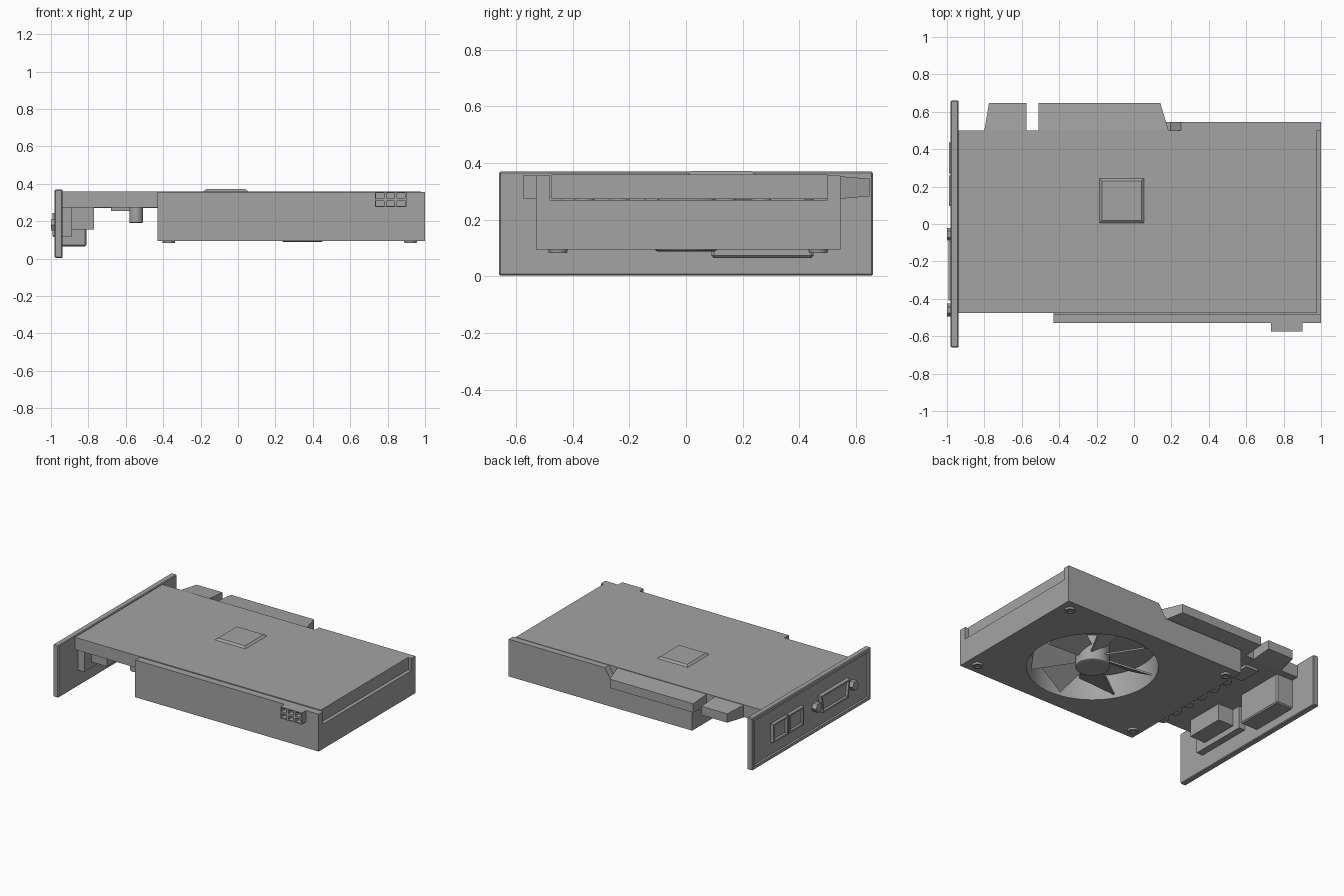
import bpy, bmesh, math
from mathutils import Vector, Matrix

if "Cube" in bpy.data.objects:
    bpy.data.objects.remove(bpy.data.objects["Cube"], do_unlink=True)

grey = bpy.data.materials.new("plain grey")
grey.use_nodes = True
colour = (0.37, 0.37, 0.37, 1)
grey.diffuse_color = colour
grey.node_tree.nodes["Principled BSDF"].inputs["Base Color"].default_value = colour


def finish(name, bm):
    bmesh.ops.recalc_face_normals(bm, faces=bm.faces)
    mesh = bpy.data.meshes.new(name)
    bm.to_mesh(mesh)
    bm.free()
    mesh.materials.append(grey)
    ob = bpy.data.objects.new(name, mesh)
    bpy.context.collection.objects.link(ob)
    return ob


def activate(ob):
    bpy.ops.object.select_all(action='DESELECT')
    ob.select_set(True)
    bpy.context.view_layer.objects.active = ob


def smooth(ob):
    activate(ob)
    bpy.ops.object.shade_smooth_by_angle(angle=math.radians(35))
    return ob


def prism(name, pts, lo, hi, axis):
    """Extrude a 2D outline along an axis; points use the other two axes in order."""
    bm = bmesh.new()
    def place(p, d):
        c = list(p)
        c.insert("xyz".index(axis), d)
        return bm.verts.new(c)
    a = [place(p, lo) for p in pts]
    b = [place(p, hi) for p in pts]
    bm.faces.new(a)
    bm.faces.new(b)
    for i in range(len(pts)):
        j = (i + 1) % len(pts)
        bm.faces.new((a[i], a[j], b[j], b[i]))
    return finish(name, bm)


def box(name, x, y, z):
    return prism(name, [(x[0], y[0]), (x[1], y[0]), (x[1], y[1]), (x[0], y[1])], *z, "z")


def cylinder(name, centre, r, length, axis="z", sides=32, r2=None):
    bm = bmesh.new()
    turn = Matrix.Rotation(math.pi / 2, 4, 'Y') if axis == "x" else Matrix.Identity(4)
    bmesh.ops.create_cone(bm, cap_ends=True, segments=sides, radius1=r,
                          radius2=r if r2 is None else r2, depth=length,
                          matrix=Matrix.Translation(centre) @ turn)
    return smooth(finish(name, bm))


def recess(ob, direction, margin, depth):
    """Sink the face that looks along a direction, leaving a rim."""
    bm = bmesh.new()
    bm.from_mesh(ob.data)
    bm.normal_update()
    d = Vector(direction)
    faces = [f for f in bm.faces if f.normal.dot(d) > 0.99]
    bmesh.ops.inset_region(bm, faces=faces, thickness=margin, use_even_offset=True)
    rim = {v for f in faces for v in f.verts}
    inner = bmesh.ops.extrude_face_region(bm, geom=faces)["geom"]
    bmesh.ops.delete(bm, geom=faces, context='FACES_ONLY')
    verts = [g for g in inner if isinstance(g, bmesh.types.BMVert)]
    bmesh.ops.translate(bm, verts=verts, vec=-d * depth)
    bmesh.ops.recalc_face_normals(bm, faces=bm.faces)
    bm.to_mesh(ob.data)
    bm.free()
    return ob


def apply(ob, kind, **settings):
    activate(ob)
    mod = ob.modifiers.new("step", kind)
    for key, value in settings.items():
        setattr(mod, key, value)
    bpy.ops.object.modifier_apply(modifier=mod.name)


def cut(ob, cutter):
    apply(ob, 'BOOLEAN', operation='DIFFERENCE', solver='EXACT', object=cutter)
    bpy.data.objects.remove(cutter, do_unlink=True)


FAN_X, FAN_Y, FAN_R = 0.345, 0.0, 0.42

# Cooler shroud: pocket for the board, clearance for the edge contacts, fan opening
shroud = box("shroud", (-0.43, 1.0), (-0.53, 0.545), (0.095, 0.357))
cut(shroud, box("pocket_cutter", (-0.6, 1.2), (-0.48, 0.5), (0.27, 0.5)))
cut(shroud, prism("notch_cutter", [(-0.6, 0.265), (0.195, 0.265), (0.255, 0.365),
                                   (0.255, 0.5), (-0.6, 0.5)], 0.49, 0.7, "y"))
cut(shroud, cylinder("fan_cutter", (FAN_X, FAN_Y, 0.2), FAN_R, 0.5, sides=64))
smooth(shroud)

# Circuit board and edge contacts with thinned outer edges
box("circuit_board", (-0.95, 0.978), (-0.475, 0.5), (0.273, 0.36))
for name, pts in (
    ("edge_contact_short", [(-0.8, 0.49), (-0.8, 0.5), (-0.775, 0.648), (-0.575, 0.648), (-0.575, 0.49)]),
    ("edge_contact_long", [(-0.51, 0.49), (-0.51, 0.648), (0.14, 0.648), (0.185, 0.5), (0.185, 0.49)]),
):
    tab = prism(name, pts, 0.27, 0.357, "z")
    for v in tab.data.vertices:
        if v.co.y > 0.6:
            v.co.z = 0.345 if v.co.z > 0.3 else 0.283

# Raised plate on the back of the board
plate = box("back_plate", (-0.19, 0.06), (0.0, 0.25), (0.355, 0.372))
for v in plate.data.vertices:
    if v.co.z > 0.36:
        v.co.x += 0.02 if v.co.x < -0.1 else -0.02
        v.co.y += 0.02 if v.co.y < 0.1 else -0.02

# Fan hub and pitched blades
hub = cylinder("fan_hub", (FAN_X, FAN_Y, 0.18), 0.11, 0.185)
apply(hub, 'BEVEL', width=0.012, segments=2, limit_method='ANGLE')
smooth(hub)
pitch = math.radians(31)
for i in range(7):
    a = math.radians(123) + i * math.tau / 7
    radial = Vector((math.cos(a), math.sin(a), 0))
    chord = Vector((-math.sin(a), math.cos(a), 0)) * math.cos(pitch) + Vector((0, 0, math.sin(pitch)))
    bm = bmesh.new()
    rows = []
    for k in range(6):
        t = k / 5
        width = 0.11 + 0.15 * t
        mid = Vector((FAN_X, FAN_Y, 0.175)) + radial * (0.095 + 0.285 * t)
        rows.append([bm.verts.new(mid + chord * width * s) for s in (-0.5, 0, 0.5)])
    for r0, r1 in zip(rows, rows[1:]):
        for j in range(2):
            bm.faces.new((r0[j], r0[j + 1], r1[j + 1], r1[j]))
    blade = finish("fan_blade", bm)
    apply(blade, 'SOLIDIFY', thickness=0.012, offset=0)
    smooth(blade)

# Shroud screws with dished heads
for x in (-0.37, 0.922):
    for y in (-0.452, 0.467):
        screw = cylinder("shroud_screw", (x, y, 0.095), 0.032, 0.024, r2=0.038)
        recess(screw, (0, 0, -1), 0.012, 0.006)

# Power socket: a grid of hollow cells
for i in range(3):
    for j in range(2):
        x, z = 0.732 + i * 0.056, 0.275 + j * 0.041
        cell = box("power_socket_cell", (x, x + 0.056), (-0.575, -0.525), (z, z + 0.041))
        recess(cell, (0, -1, 0), 0.007, 0.035)

# Capacitors and a small chip under the board
for i in range(6):
    can = cylinder("capacitor", (-0.545, -0.36 + i * 0.125, 0.235), 0.036, 0.09)
    apply(can, 'BEVEL', width=0.006, segments=2, limit_method='ANGLE')
    smooth(can)
box("board_chip", (-0.68, -0.58), (0.26, 0.42), (0.255, 0.28))

# Mounting bracket with a raised rim on its outer face
bracket = box("mounting_bracket", (-0.98, -0.938), (-0.66, 0.66), (0.003, 0.37))
apply(bracket, 'BEVEL', width=0.005, segments=1)
recess(bracket, (-1, 0, 0), 0.02, 0.015)

# Connector housings behind the bracket
box("wide_port_flange", (-0.95, -0.89), (-0.44, -0.02), (0.115, 0.28))
box("wide_port_housing", (-0.95, -0.77), (-0.36, -0.08), (0.155, 0.276))
housing = box("twin_port_housing", (-0.95, -0.81), (0.09, 0.45), (0.065, 0.28))
apply(housing, 'BEVEL', width=0.008, segments=1)

# Ports and hex posts on the outer face
for y in (0.095, 0.27):
    port = box("small_port", (-0.988, -0.955), (y, y + 0.165), (0.115, 0.245))
    recess(port, (-1, 0, 0), 0.012, 0.018)
wide = prism("wide_port", [(-0.41, 0.245), (-0.09, 0.245), (-0.11, 0.12), (-0.39, 0.12)],
             -0.993, -0.955, "x")
recess(wide, (-1, 0, 0), 0.012, 0.018)
for y in (-0.46, -0.055):
    cylinder("hex_post", (-0.977, y, 0.18), 0.034, 0.046, axis="x", sides=6)
